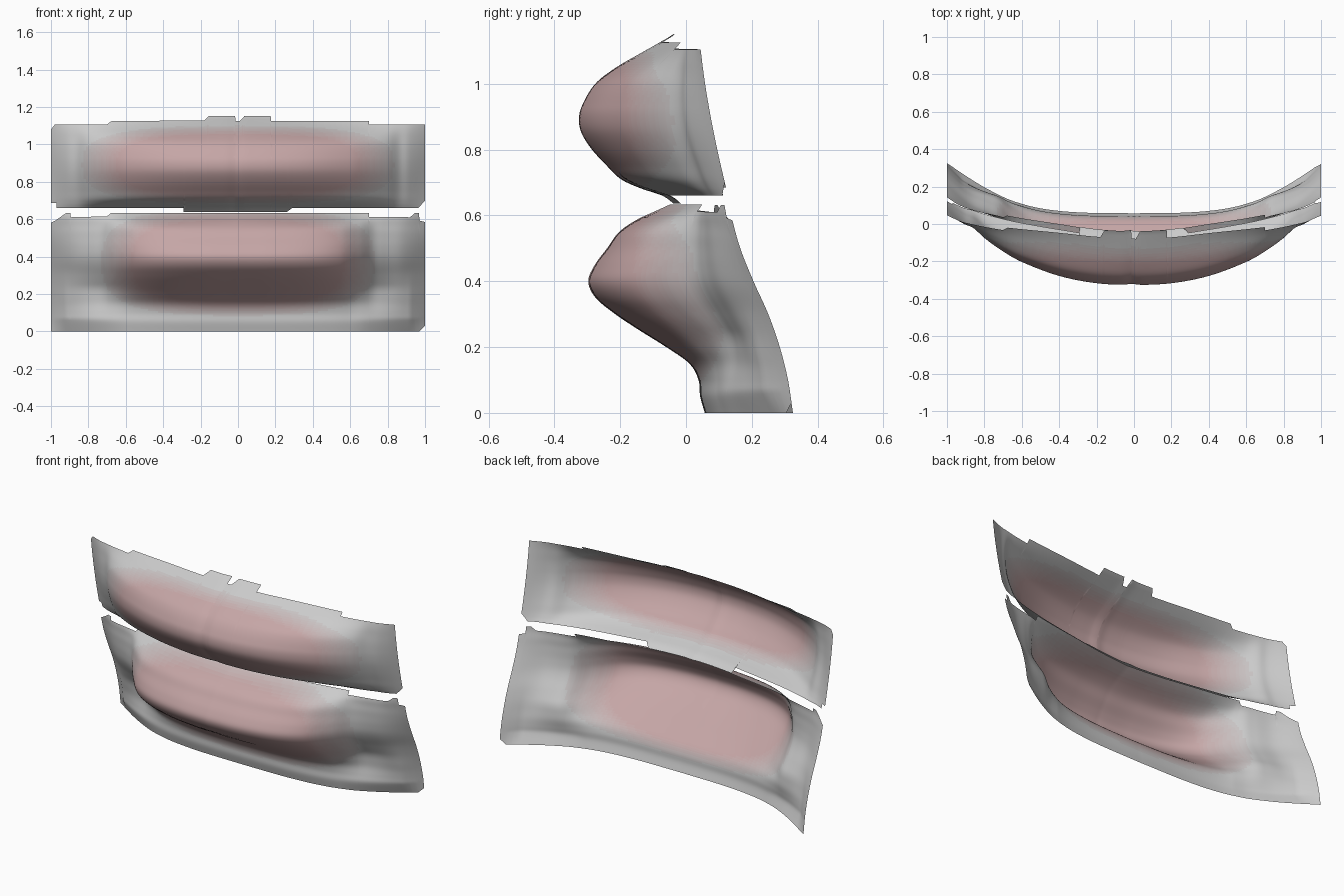
import bpy, bmesh, math

if "Cube" in bpy.data.objects:
    bpy.data.objects.remove(bpy.data.objects["Cube"])


def interp(pts, v):
    """Piecewise linear lookup."""
    if v <= pts[0][0]:
        return pts[0][1]
    for (a, p), (b, q) in zip(pts, pts[1:]):
        if v <= b:
            return p + (q - p) * (v - a) / (b - a)
    return pts[-1][1]


def smooth(pts, v):
    """Cubic Hermite lookup through the points."""
    if v <= pts[0][0]:
        return pts[0][1]
    if v >= pts[-1][0]:
        return pts[-1][1]
    n = len(pts)

    def slope(i):
        a, b = pts[max(i - 1, 0)], pts[min(i + 1, n - 1)]
        return (b[1] - a[1]) / (b[0] - a[0])
    i = max(k for k in range(n - 1) if pts[k][0] <= v)
    (x0, y0), (x1, y1) = pts[i], pts[i + 1]
    h = x1 - x0
    t = (v - x0) / h
    return ((2*t**3 - 3*t*t + 1) * y0 + (t**3 - 2*t*t + t) * h * slope(i)
            + (3*t*t - 2*t**3) * y1 + (t**3 - t*t) * h * slope(i + 1))


def ramp(a, b, v):
    t = min(max((v - a) / (b - a), 0), 1)
    return t * t * (3 - 2 * t)


# Grey to pink steps for the soft colour boundary
STEPS = 12
mats = []
for i in range(STEPS):
    f = i / (STEPS - 1)
    m = bpy.data.materials.new("tint_%d" % i)
    m.diffuse_color = (0.58 - 0.02 * f, 0.58 - 0.2 * f, 0.58 - 0.2 * f, 1)
    m.use_nodes = True
    m.node_tree.nodes["Principled BSDF"].inputs["Base Color"].default_value = m.diffuse_color
    mats.append(m)


def sheet(name, surface, bottom, top, patch):
    """Open curved sheet y = surface(x, z) between two ragged borders."""
    xs = sorted({round(-1 + i / 75, 4) for i in range(151)}
                | {p[0] for p in bottom} | {p[0] for p in top})
    rows = 64
    cx, rx, cz, rz = patch
    bm = bmesh.new()
    cols = []
    for x in xs:
        lo, hi = interp(bottom, x), interp(top, x)
        col = []
        for j in range(rows + 1):
            z = lo + (hi - lo) * j / rows
            col.append(bm.verts.new((x, surface(x, z), z)))
        cols.append(col)
    for a, b in zip(cols, cols[1:]):
        for j in range(rows):
            f = bm.faces.new((a[j], b[j], b[j + 1], a[j + 1]))
            c = f.calc_center_median()
            d = (abs((c.x - cx) / rx)**3 + abs((c.z - cz) / rz)**3)**(1 / 3)
            t = min(max((1.08 - d) / 0.28, 0), 1)
            f.material_index = round(t * (STEPS - 1))
            f.smooth = True
    me = bpy.data.meshes.new(name)
    bm.to_mesh(me)
    bm.free()
    for m in mats:
        me.materials.append(m)
    ob = bpy.data.objects.new(name, me)
    bpy.context.collection.objects.link(ob)
    return ob


# Sideways falloff where the sheets are shallow, near the gap and the top
RIM_G = [(0, 0), (.2, .11), (.4, .29), (.7, .54), (.9, .76), (1, 1)]

# Lower sheet: centre profile, side edge profile, sideways falloffs
LOW_C = [(0, .057), (.05, .043), (.1, .038), (.15, .01), (.2, -.06),
         (.25, -.14), (.3, -.215), (.35, -.275), (.4, -.297), (.45, -.277),
         (.5, -.24), (.55, -.203), (.587, -.15), (.61, -.1), (.635, -.045)]
LOW_E = [(0, .325), (.1, .31), (.2, .285), (.3, .25), (.4, .205),
         (.5, .165), (.59, .14), (.64, .13)]
LOW_F = [(0, 0), (.3, .02), (.5, .1), (.65, .25), (.75, .42), (.85, .63),
         (1, 1)]
LOW_G = [(0, 0), (.2, .02), (.4, .1), (.55, .25), (.65, .47), (.72, .65),
         (.78, .72), (.88, .81), (1, 1)]
LOW_BUMP = [(0, 0), (.6, 0), (.8, .7), (.92, 1), (1, 0)]


def lower(x, z):
    a = abs(x)
    c, e = smooth(LOW_C, z), smooth(LOW_E, z)
    w = ramp(.05, .25, z)
    g = smooth(LOW_F, a) * (1 - w) + smooth(LOW_G, a) * w
    if z > .45:
        r = ramp(.14, .36, e - c)
        g = smooth(RIM_G, a) * (1 - r) + g * r
    # flared bottom border on the side panels
    flare = .025 * min(z / .07, 1) * (1 - ramp(.15, .35, z))
    return c + (e - c) * g - flare * interp(LOW_BUMP, a)


# Upper sheet
UP_C = [(.63, -.035), (.66, -.075), (.68, -.135), (.708, -.197), (.75, -.242),
        (.8, -.288), (.85, -.32), (.89, -.328), (.93, -.32), (1, -.278),
        (1.05, -.215), (1.094, -.14), (1.15, -.04)]
UP_E = [(.63, .135), (.7, .118), (.8, .095), (.9, .075), (1, .058),
        (1.1, .045), (1.15, .04)]
UP_G = [(0, 0), (.2, .028), (.4, .125), (.6, .31), (.7, .45), (.8, .63),
        (.86, .77), (.91, .83), (1, 1)]


def upper(x, z):
    a = abs(x)
    c, e = smooth(UP_C, z), smooth(UP_E, z)
    r = ramp(.1, .34, e - c)
    g = smooth(RIM_G, a) * (1 - r) + smooth(UP_G, a) * r
    # shallow groove down the middle
    dent = .007 * math.exp(-((x + .01) / .035)**2)
    return c + (e - c) * g + dent


sheet("lower_sheet", lower,
      [(-1, 0), (.97, 0), (1, .03)],
      [(-1, .58), (-.98, .59), (-.92, .632), (-.895, .632), (-.894, .61),
       (-.7, .615), (-.68, .633), (.699, .633), (.7, .612), (.92, .61),
       (.945, .632), (.968, .632), (.97, .592), (1, .585)],
      (0, .7, .37, .275))

sheet("upper_sheet", upper,
      [(-1, .685), (-.971, .685), (-.97, .66), (-.291, .66), (-.29, .637),
       (.26, .637), (.29, .66), (.965, .66), (1, .7)],
      [(-1, 1.08), (-.98, 1.105), (-.7, 1.107), (-.675, 1.125), (-.18, 1.127),
       (-.155, 1.152), (-.015, 1.152), (-.014, 1.125), (.01, 1.125),
       (.035, 1.152), (.175, 1.152), (.176, 1.125), (.699, 1.125),
       (.7, 1.105), (1, 1.105)],
      (0, .8, .89, .2))
